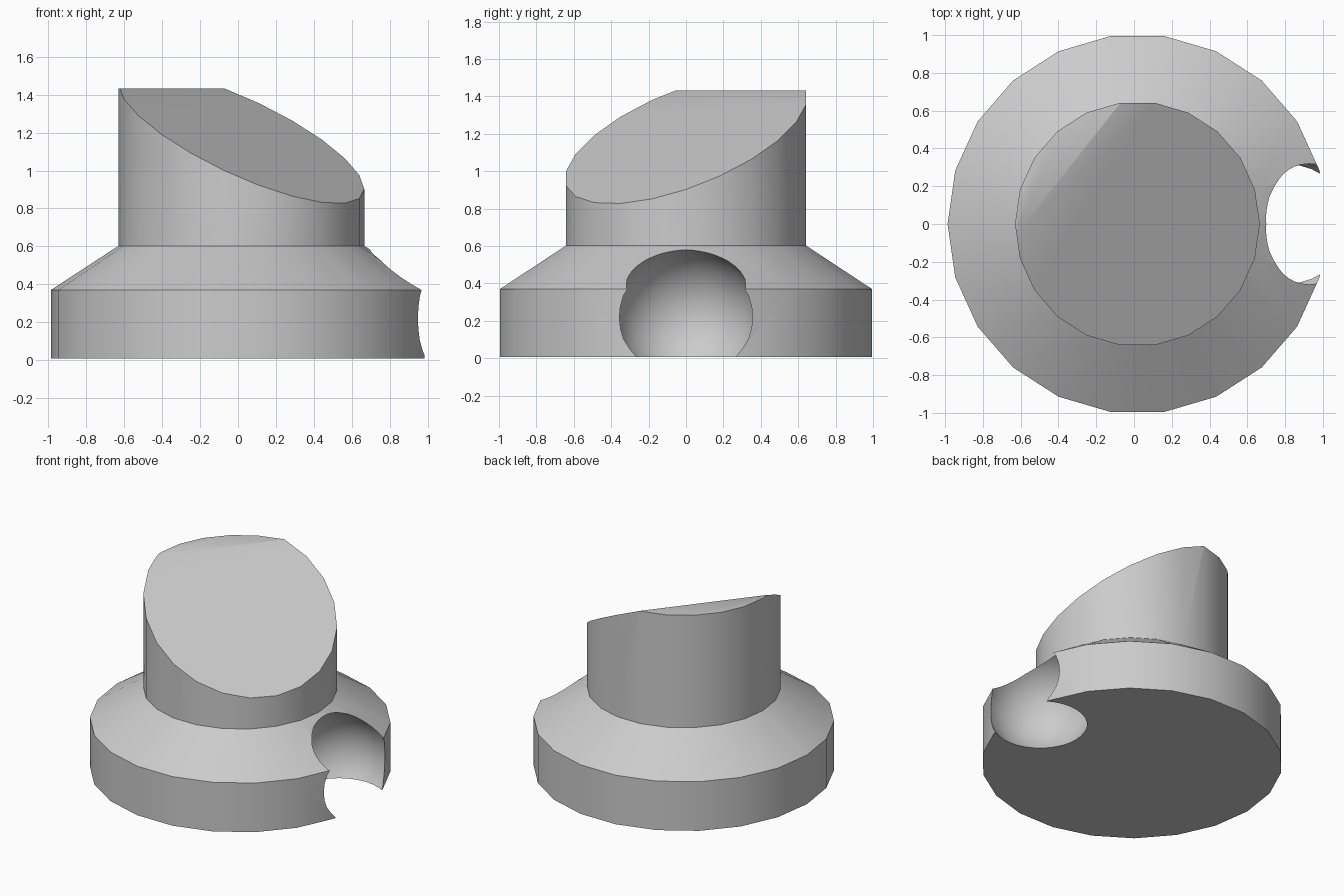
import bpy, bmesh, math
from mathutils import Vector

if "Cube" in bpy.data.objects:
    bpy.data.objects.remove(bpy.data.objects["Cube"])

CX, SIDES = 0.018, 22

grey = bpy.data.materials.new("light grey")
grey.diffuse_color = (0.6, 0.6, 0.6, 1)
grey.use_nodes = True
grey.node_tree.nodes["Principled BSDF"].inputs["Base Color"].default_value = grey.diffuse_color

# Turned body: wide base, sloping shoulder, upright post
profile = [(1.005, 0.008), (1.005, 0.37), (0.648, 0.603), (0.648, 1.432)]
bm = bmesh.new()
rings = [[bm.verts.new((CX + r * math.cos(2 * math.pi * i / SIDES),
                        r * math.sin(2 * math.pi * i / SIDES), z))
          for i in range(SIDES)] for r, z in profile]
for low, high in zip(rings, rings[1:]):
    for i in range(SIDES):
        j = (i + 1) % SIDES
        bm.faces.new((low[i], low[j], high[j], high[i]))
bm.faces.new(rings[0][::-1])
bm.faces.new(rings[-1])

# Slanted cut over the post, falling to the front right
ridge = Vector((-0.345, 0.295, 1.432))
normal = Vector((0.78 * 0.545, -0.62 * 0.545, 1)).normalized()
bmesh.ops.bisect_plane(bm, geom=bm.verts[:] + bm.edges[:] + bm.faces[:],
                       plane_co=ridge, plane_no=normal, clear_outer=True)
bmesh.ops.holes_fill(bm, edges=[e for e in bm.edges if e.is_boundary], sides=0)
bmesh.ops.recalc_face_normals(bm, faces=bm.faces[:])
mesh = bpy.data.meshes.new("slanted_post_base")
bm.to_mesh(mesh)
bm.free()
mesh.materials.append(grey)
body = bpy.data.objects.new("slanted_post_base", mesh)
bpy.context.collection.objects.link(body)

# Round hollow scooped from the right side
bpy.ops.mesh.primitive_uv_sphere_add(segments=32, ring_count=20, radius=0.38,
                                     location=(0.82, 0, 0.22))
scoop = bpy.context.object
scoop.name = "scoop_cutter"
scoop.hide_render = True
scoop.data.materials.append(grey)

bpy.ops.object.select_all(action='DESELECT')
body.select_set(True)
bpy.context.view_layer.objects.active = body
cut = body.modifiers.new("scoop", 'BOOLEAN')
cut.operation, cut.solver, cut.object = 'DIFFERENCE', 'EXACT', scoop
bpy.ops.object.modifier_apply(modifier=cut.name)
bpy.data.objects.remove(scoop)

# Smooth round surfaces, keep rims sharp
bpy.ops.object.shade_smooth_by_angle(angle=math.radians(30))
